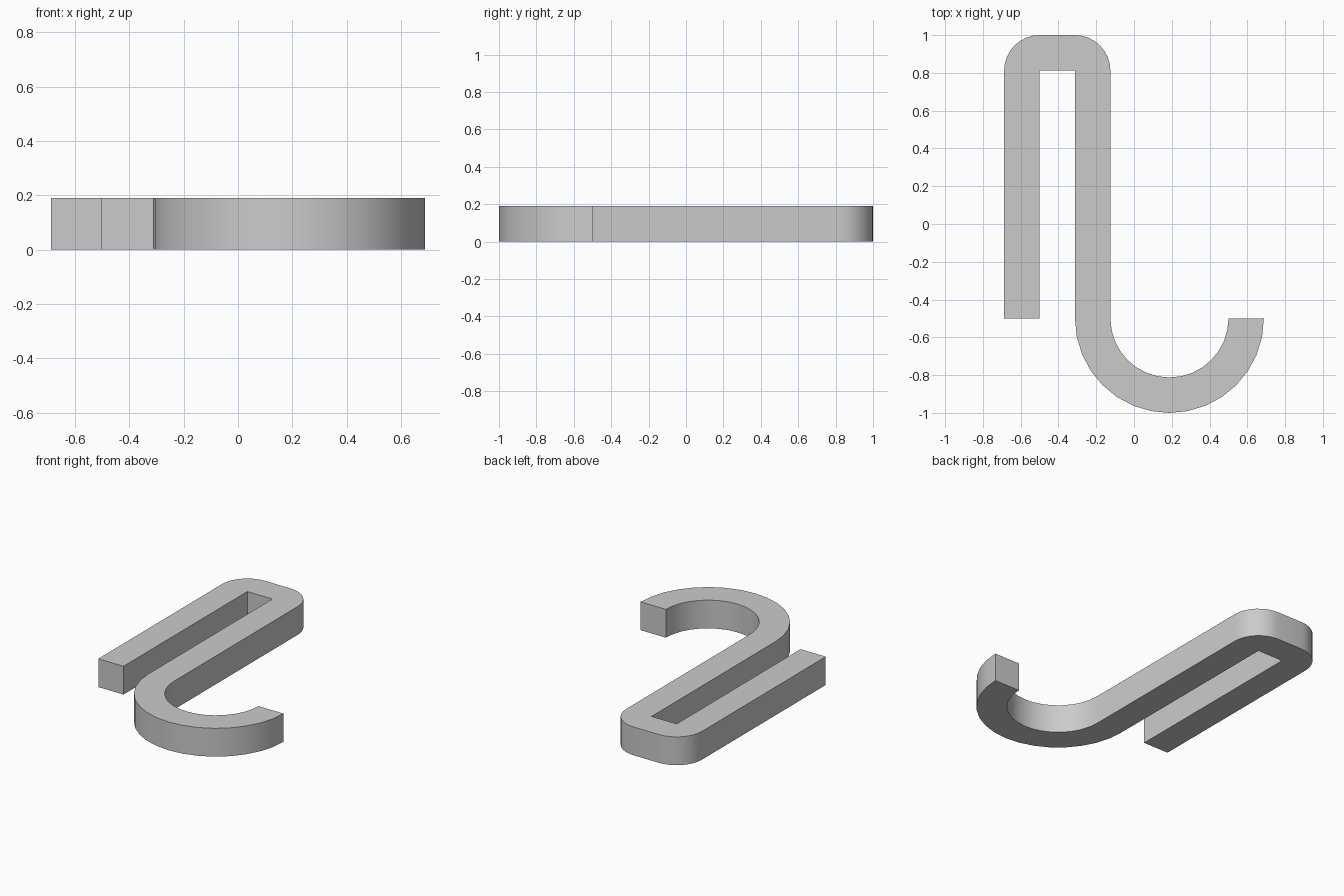
import bpy, bmesh
from math import cos, sin, pi, radians

cube = bpy.data.objects.get("Cube")
if cube:
    bpy.data.objects.remove(cube, do_unlink=True)

W = 0.1875          # bar width, also the grid unit of the layout
HEIGHT = 0.19
HOOK = (W, -0.5)    # centre of the round hook


def arc(centre, radius, start, end, steps):
    """Points along an arc, angles in degrees."""
    angles = [radians(start + (end - start) * i / steps) for i in range(steps + 1)]
    return [(centre[0] + radius * cos(a), centre[1] + radius * sin(a)) for a in angles]


# Outline: short leg, rounded bend, long leg, round hook, and back along the inside
left = -0.6875
top = 1 - W
outline = [(left, -0.5)]
outline += arc((left + W, top), W, 180, 90, 8)
outline += arc((left + 2 * W, top), W, 90, 0, 8)
outline += arc(HOOK, 0.5 - W, 180, 360, 16)
outline += arc(HOOK, 0.5, 360, 180, 16)
outline += [(left + 2 * W, top), (left + W, top), (left + W, -0.5)]

# Extrude the outline into a solid bar
bm = bmesh.new()
base = bm.faces.new([bm.verts.new((x, y, 0)) for x, y in outline])
solid = bmesh.ops.extrude_face_region(bm, geom=[base])
bmesh.ops.translate(bm, vec=(0, 0, HEIGHT),
                    verts=[v for v in solid["geom"] if isinstance(v, bmesh.types.BMVert)])
bmesh.ops.recalc_face_normals(bm, faces=bm.faces)
mesh = bpy.data.meshes.new("hooked_bar")
bm.to_mesh(mesh)
bm.free()

bar = bpy.data.objects.new("hooked_bar", mesh)
bpy.context.collection.objects.link(bar)

# Plain grey finish
grey = bpy.data.materials.new("plain_grey")
grey.use_nodes = True
colour = (0.6, 0.6, 0.6, 1)
grey.diffuse_color = colour
grey.node_tree.nodes["Principled BSDF"].inputs["Base Color"].default_value = colour
mesh.materials.append(grey)

# Smooth bends, crisp rims
bpy.ops.object.select_all(action="DESELECT")
bar.select_set(True)
bpy.context.view_layer.objects.active = bar
bpy.ops.object.shade_smooth_by_angle(angle=radians(30))
